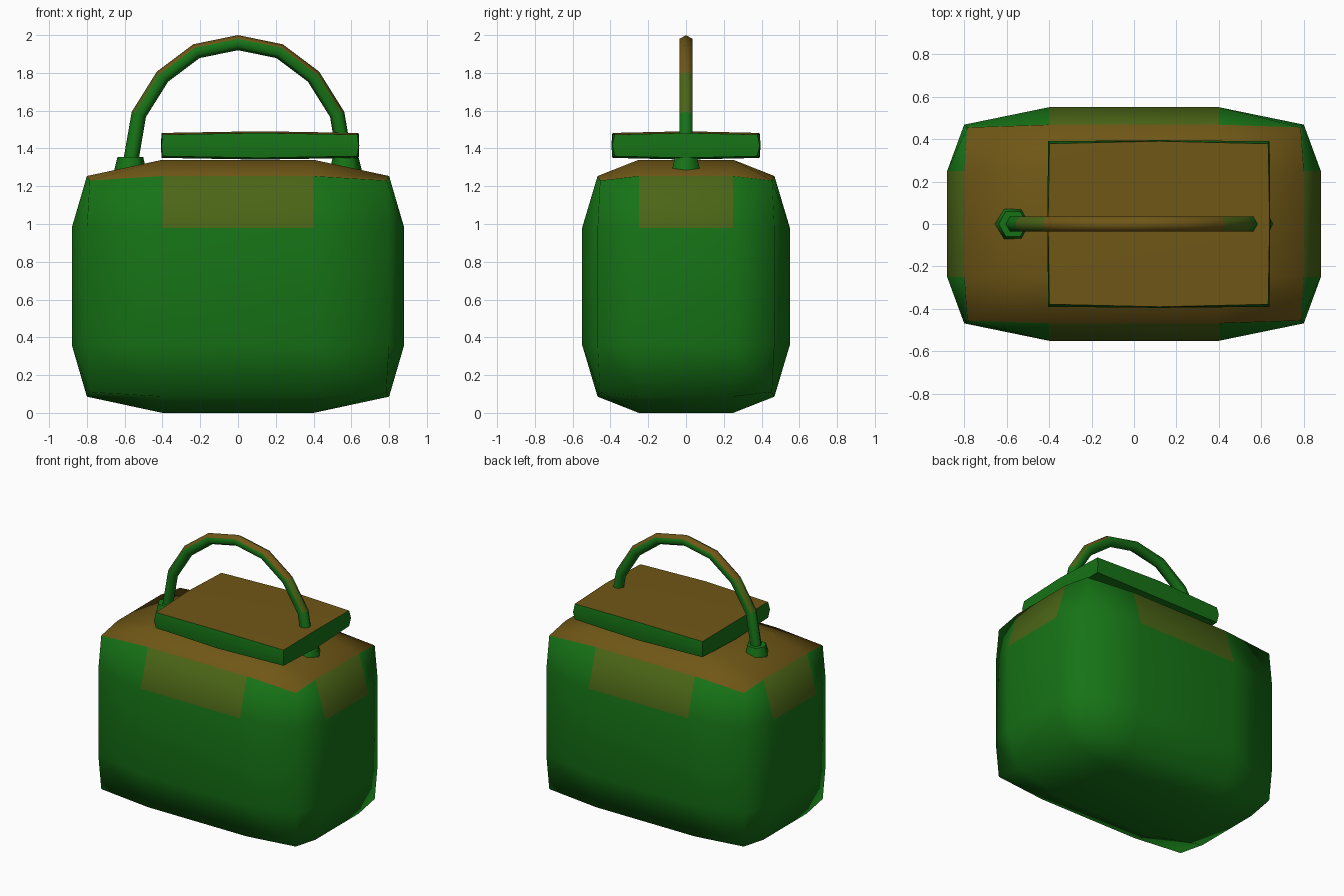
import bpy, bmesh, math
from mathutils import Vector

if "Cube" in bpy.data.objects:
    bpy.data.objects.remove(bpy.data.objects["Cube"])


def material(name, rgb):
    m = bpy.data.materials.new(name)
    m.diffuse_color = (*rgb, 1)
    m.use_nodes = True
    m.node_tree.nodes["Principled BSDF"].inputs["Base Color"].default_value = m.diffuse_color
    return m


# green sides, brown where the surface faces up, olive in between
MATS = [material("green", (0.008, 0.17, 0.008)),
        material("olive", (0.07, 0.13, 0.008)),
        material("brown", (0.16, 0.095, 0.008))]


def finish(bm, name, location=(0, 0, 0)):
    bmesh.ops.recalc_face_normals(bm, faces=bm.faces)
    bm.normal_update()
    for f in bm.faces:
        f.material_index = 2 if f.normal.z > 0.6 else 1 if f.normal.z > 0.2 else 0
    me = bpy.data.meshes.new(name)
    bm.to_mesh(me)
    bm.free()
    for m in MATS:
        me.materials.append(m)
    ob = bpy.data.objects.new(name, me)
    ob.location = location
    bpy.context.collection.objects.link(ob)
    bpy.ops.object.select_all(action='DESELECT')
    ob.select_set(True)
    bpy.context.view_layer.objects.active = ob
    bpy.ops.object.shade_smooth_by_angle(angle=math.radians(70))
    return ob


def soft_box(name, cuts, inner, face, edge, corner, location):
    """Gridded box whose face, edge and corner points get their own half sizes."""
    bm = bmesh.new()
    bmesh.ops.create_cube(bm, size=2)
    bmesh.ops.subdivide_edges(bm, edges=bm.edges[:], cuts=cuts, use_grid_fill=True)
    for v in bm.verts:
        outer = [abs(c) > 0.9 for c in v.co]
        half = (face, edge, corner)[sum(outer) - 1]
        v.co = [math.copysign(half[i] if outer[i] else inner[i], v.co[i])
                for i in range(3)]
    return finish(bm, name, location)


# rounded container body
soft_box("body", 2, (0.40, 0.25, 0.31), (0.88, 0.55, 0.67),
         (0.80, 0.468, 0.584), (0.785, 0.455, 0.56), (0, 0, 0.67))

# off-centre lid
soft_box("lid", 1, (0, 0, 0), (0.525, 0.395, 0.075),
         (0.522, 0.39, 0.066), (0.515, 0.378, 0.057), (0.117, 0, 1.416))

# arched hexagonal handle
half_path = [(0.575, 1.29), (0.525, 1.58), (0.40, 1.78), (0.22, 1.915)]
path = [Vector((-x, 0, z)) for x, z in half_path] + [Vector((0, 0, 1.96))]
path += [Vector((x, 0, z)) for x, z in reversed(half_path)]
bm = bmesh.new()
rings = []
for i, p in enumerate(path):
    t = (path[min(i + 1, len(path) - 1)] - path[max(i - 1, 0)]).normalized()
    n = Vector((-t.z, 0, t.x))
    rings.append([bm.verts.new(p + 0.04 * (n * math.cos(a) + Vector((0, 1, 0)) * math.sin(a)))
                  for a in (k * math.pi / 3 for k in range(6))])
for a, b in zip(rings, rings[1:]):
    for k in range(6):
        bm.faces.new((a[k], a[(k + 1) % 6], b[(k + 1) % 6], b[k]))
bm.faces.new(rings[0])
bm.faces.new(rings[-1])
finish(bm, "handle")

# hexagonal handle mounts
for side, s in (("left", -1), ("right", 1)):
    bm = bmesh.new()
    bmesh.ops.create_cone(bm, cap_ends=True, segments=6, radius1=0.09, radius2=0.068, depth=0.09)
    for v in bm.verts:  # put a corner on the x axis
        v.co.x, v.co.y = v.co.y, v.co.x
    finish(bm, f"handle_mount_{side}", (s * 0.57, 0, 1.31))
